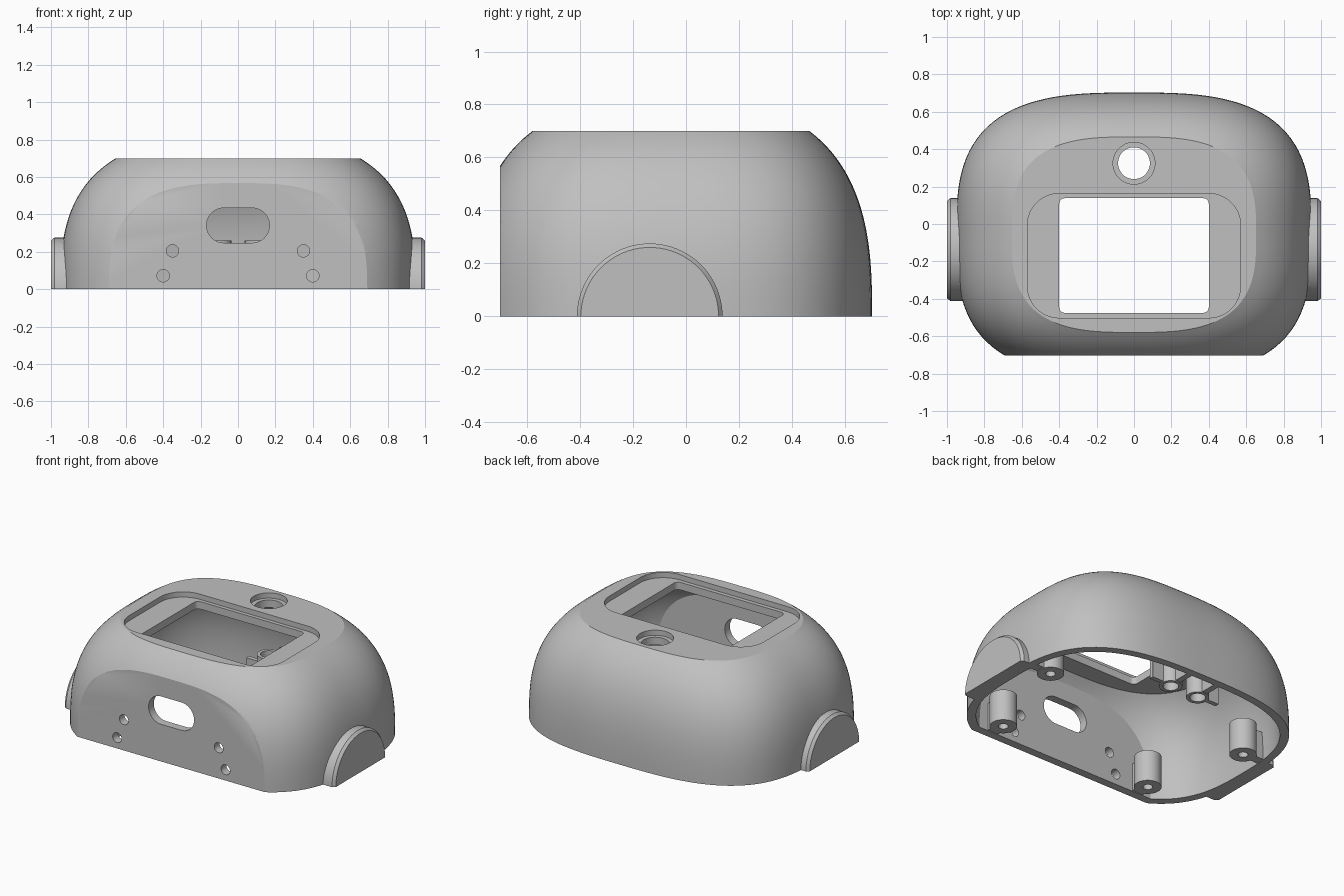
import bpy, bmesh, math

if "Cube" in bpy.data.objects:
    bpy.data.objects.remove(bpy.data.objects["Cube"])

grey = bpy.data.materials.new("plain_grey")
grey.diffuse_color = (0.53, 0.53, 0.53, 1)
grey.use_nodes = True
grey.node_tree.nodes["Principled BSDF"].inputs["Base Color"].default_value = grey.diffuse_color

# Body: superellipse plan that shrinks with height
HALF_X, HALF_Y, MID_Y, HEIGHT = .95, .76, -.057, .822
PLAN_POWER, RISE_POWER = 3.0, 2.75
FRONT = -0.703


def finish(name, bm):
    bmesh.ops.recalc_face_normals(bm, faces=bm.faces)
    me = bpy.data.meshes.new(name)
    bm.to_mesh(me)
    bm.free()
    me.materials.append(grey)
    ob = bpy.data.objects.new(name, me)
    bpy.context.collection.objects.link(ob)
    return ob


def loft(bm, loops):
    """Skin closed loops of points and cap both ends."""
    rings = [[bm.verts.new(p) for p in loop] for loop in loops]
    n = len(rings[0])
    for a, b in zip(rings, rings[1:]):
        for i in range(n):
            bm.faces.new((a[i], a[(i + 1) % n], b[(i + 1) % n], b[i]))
    bm.faces.new(rings[0])
    bm.faces.new(rings[-1])


def dome(name, z0, z1, inset, lift, front, steps=36, n=144):
    """Superelliptic body cut flat at the front."""
    loops = []
    for k in range(steps + 1):
        z = z0 + (z1 - z0) * k / steps
        f = (1 - (max(z + lift, 0) / HEIGHT) ** RISE_POWER) ** (1 / RISE_POWER)
        a, b = HALF_X * f - inset, HALF_Y * f - inset
        loop = []
        for i in range(n):
            c, s = math.cos(2 * math.pi * i / n), math.sin(2 * math.pi * i / n)
            r = (abs(c) ** PLAN_POWER + abs(s) ** PLAN_POWER) ** (-1 / PLAN_POWER)
            loop.append((a * r * c, MID_Y + b * r * s, z))
        loops.append(loop)
    bm = bmesh.new()
    loft(bm, loops)
    geom = bm.verts[:] + bm.edges[:] + bm.faces[:]
    bmesh.ops.bisect_plane(bm, geom=geom, plane_co=(0, front, 0), plane_no=(0, -1, 0),
                           clear_outer=True)
    bmesh.ops.holes_fill(bm, edges=[e for e in bm.edges if e.is_boundary], sides=0)
    return finish(name, bm)


def rounded(u0, u1, v0, v1, r, n=12):
    """Outline of a rounded rectangle; a full radius gives a circle or slot."""
    pts = []
    corners = [(u1 - r, v1 - r), (u0 + r, v1 - r), (u0 + r, v0 + r), (u1 - r, v0 + r)]
    for q, (cu, cv) in enumerate(corners):
        for i in range(n + 1):
            t = (q + i / n) * math.pi / 2
            p = (cu + r * math.cos(t), cv + r * math.sin(t))
            if not pts or math.dist(p, pts[-1]) > 1e-5:
                pts.append(p)
    if math.dist(pts[0], pts[-1]) < 1e-5:
        pts.pop()
    return pts


def circle(u, v, r):
    return rounded(u - r, u + r, v - r, v + r, r)


def prism(name, pts, lo, hi, axis="z"):
    bm = bmesh.new()
    place = (lambda u, v, w: (u, v, w)) if axis == "z" else (lambda u, v, w: (u, w, v))
    loft(bm, [[place(u, v, w) for u, v in pts] for w in (lo, hi)])
    return finish(name, bm)


def boolean(ob, tool, op="DIFFERENCE"):
    tool.hide_render = True
    mod = ob.modifiers.new("cut", "BOOLEAN")
    mod.operation, mod.solver, mod.object = op, "EXACT", tool
    bpy.context.view_layer.objects.active = ob
    bpy.ops.object.modifier_apply(modifier=mod.name)
    bpy.data.objects.remove(tool)


def smooth(ob):
    bpy.ops.object.select_all(action="DESELECT")
    ob.select_set(True)
    bpy.context.view_layer.objects.active = ob
    bpy.ops.object.shade_smooth_by_angle(angle=math.radians(28))


# Outer shell with a half-disc boss on each side
shell = dome("shell", 0, .7, 0, 0, FRONT)
for side in (-1, 1):
    bm = bmesh.new()
    loft(bm, [[(side * x, -.137 + r * math.cos(math.pi * i / 40), r * math.sin(math.pi * i / 40))
               for i in range(41)] for x, r in ((.8, .275), (.982, .275), (1.0, .26))])
    boolean(shell, finish("side_boss", bm), "UNION")

# Hollow interior
boolean(shell, dome("cavity", -.1, .615, .05, .02, FRONT + .055))

# Window recess, window and stepped button hole in the top
boolean(shell, prism("window_recess", rounded(-.57, .57, -.502, .163, .17), .665, .8))
boolean(shell, prism("window", rounded(-.4, .4, -.475, .138, .03, 6), .5, .8))
boolean(shell, prism("button_recess", circle(0, .325, .112), .665, .8))
boolean(shell, prism("button_hole", circle(0, .325, .085), .5, .8))

# Slot and screw holes through the front wall
boolean(shell, prism("front_slot", rounded(-.168, .168, .248, .434, .0929), -.8, -.6, "y"))
for side in (-1, 1):
    for x, z in ((.35, .205), (.4, .072)):
        boolean(shell, prism("screw_hole", circle(side * x, z, .033), -.8, -.6, "y"))
smooth(shell)


def post(name, x, y, r, hole, z1, rib):
    """Hollow screw post with a rib reaching into the wall."""
    ob = prism(name, circle(x, y, r), 0, z1)
    boolean(ob, prism("rib", rounded(*rib, .002, 1), .004, z1 - .02), "UNION")
    boolean(ob, prism("bore", circle(x, y, hole), -.1, z1 + .1))
    smooth(ob)


# Front, middle and back posts
for side, label in ((-1, "left"), (1, "right")):
    x = side * .57
    post(f"{label}_front_post", x, -.55, .083, .03, .21, (x - .04, x + .04, -.66, -.55))
    xs = sorted((side * .76, side * .91))
    post(f"{label}_middle_post", side * .76, .12, .083, .03, .21, (*xs, .09, .15))
    x = side * .106
    post(f"{label}_back_post", x, .472, .07, .048, .26, (x - .02, x + .02, .472, .67))
    # Short fin beside each back post
    xs = sorted((side * .17, side * .26))
    prism(f"{label}_back_fin", rounded(*xs, .457, .487, .002, 1), .004, .2)
